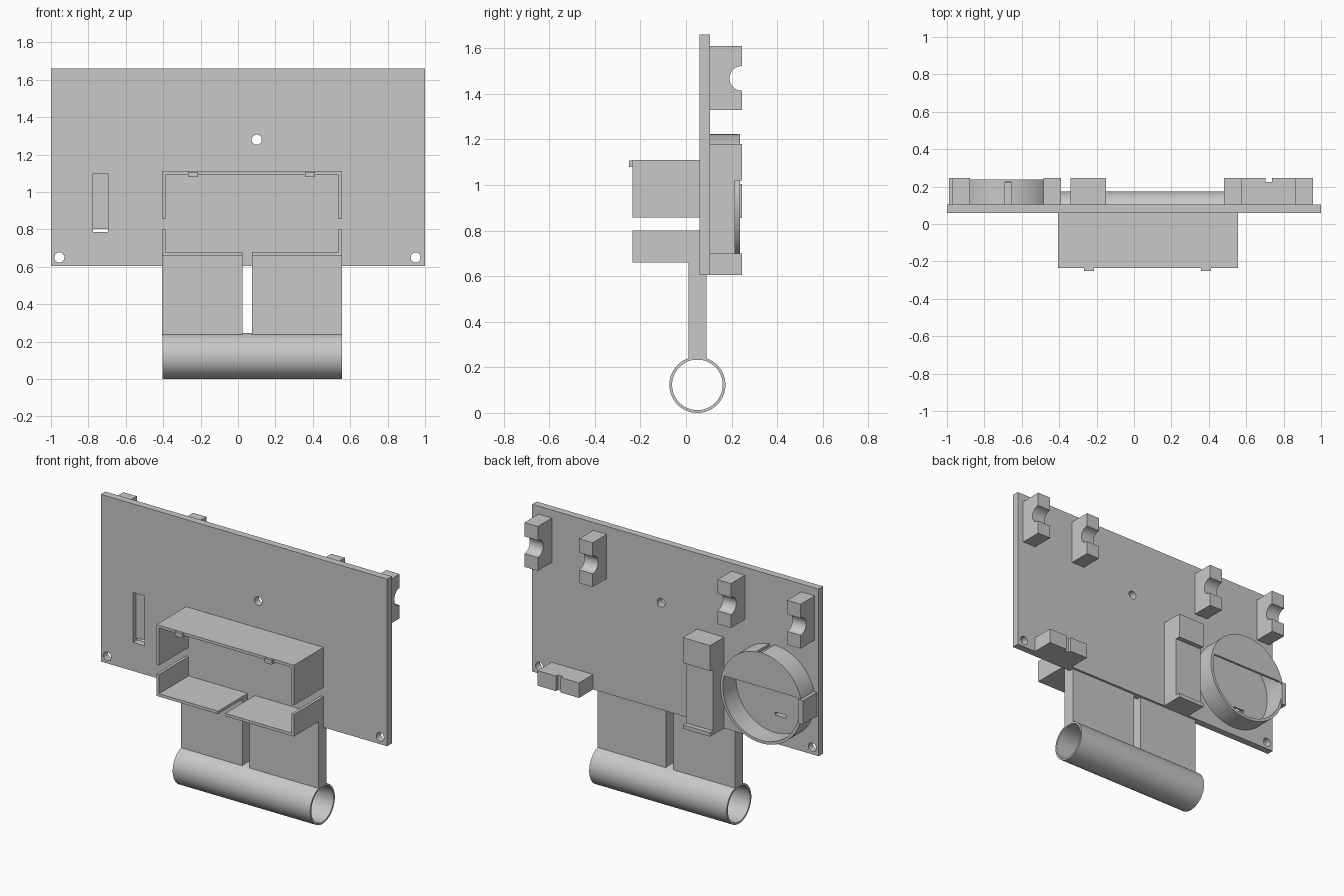
import bpy, bmesh, math
from mathutils import Matrix

default = bpy.data.objects.get("Cube")
if default:
    bpy.data.objects.remove(default, do_unlink=True)

grey = bpy.data.materials.new("light_grey_plastic")
grey.use_nodes = True
colour = (0.58, 0.58, 0.58, 1)
grey.diffuse_color = colour
grey.node_tree.nodes["Principled BSDF"].inputs["Base Color"].default_value = colour


def finish(name, bm):
    mesh = bpy.data.meshes.new(name)
    bm.to_mesh(mesh)
    bm.free()
    mesh.materials.append(grey)
    obj = bpy.data.objects.new(name, mesh)
    bpy.context.collection.objects.link(obj)
    return obj


def box(name, x, y, z):
    """Box from (low, high) pairs on each axis."""
    bm = bmesh.new()
    bmesh.ops.create_cube(bm, size=1)
    for v in bm.verts:
        v.co = [lo + (c + 0.5) * (hi - lo) for c, (lo, hi) in zip(v.co, (x, y, z))]
    return finish(name, bm)


def rod(name, axis, span, a, b, radius, sides=64):
    """Cylinder along x (a, b = y, z) or along y (a, b = x, z)."""
    bm = bmesh.new()
    bmesh.ops.create_cone(bm, cap_ends=True, segments=sides, radius1=radius,
                          radius2=radius, depth=span[1] - span[0])
    mid = sum(span) / 2
    turn = Matrix.Rotation(math.pi / 2, 4, "Y" if axis == "x" else "X")
    place = (mid, a, b) if axis == "x" else (a, mid, b)
    bmesh.ops.transform(bm, matrix=Matrix.Translation(place) @ turn, verts=bm.verts)
    return finish(name, bm)


def cut(target, *cutters):
    """Subtract cutters from the target, bake the result, drop the cutters."""
    for cutter in cutters:
        cutter.hide_render = True
        mod = target.modifiers.new("cut", "BOOLEAN")
        mod.operation = "DIFFERENCE"
        mod.solver = "EXACT"
        mod.object = cutter
    graph = bpy.context.evaluated_depsgraph_get()
    graph.update()
    mesh = bpy.data.meshes.new_from_object(target.evaluated_get(graph))
    target.modifiers.clear()
    target.data = mesh
    for cutter in cutters:
        bpy.data.objects.remove(cutter, do_unlink=True)
    return target


PLATE = (0.06, 0.105)
BACK = (0.10, 0.245)
WIDE = (-0.405, 0.555)
round_parts = []

# Main plate with screw holes and the contact slot
plate = box("main_plate", (-1, 1), PLATE, (0.605, 1.66))
holes = [rod("hole", "y", (0, 0.2), x, z, 0.027, 32)
         for x, z in ((0.10, 1.28), (-0.955, 0.65), (0.95, 0.65))]
slot_x = (-0.775, -0.695)
cut(plate, *holes,
    box("slot", slot_x, (0, 0.09), (0.785, 1.10)),
    box("slot_opening", slot_x, (0, 0.2), (0.785, 0.802)))
round_parts.append(plate)

# Four rod clips along the top of the back
for i, x in enumerate((-0.925, -0.438, 0.527, 0.91)):
    clip = box(f"rod_clip_{i + 1}", (x - 0.047, x + 0.047), BACK, (1.33, 1.61))
    cut(clip, rod("notch", "x", (x - 0.1, x + 0.1), BACK[1], 1.468, 0.054, 40))
    round_parts.append(clip)

# Round cell holder with a half cover
cx, cz, r = -0.69, 0.94, 0.285
holder = rod("cell_holder", "y", (0.09, 0.237), cx, cz, r, 96)
opening = rod("opening", "y", (0.07, 0.3), cx, cz, r - 0.018, 96)
cut(opening, box("cover_limit", (-2, 1), (0, 1), (1.01, 2)))
cut(holder, rod("hollow", "y", (0.08, 0.222), cx, cz, r - 0.018, 96), opening,
    box("wall_slit", (-0.69, -0.655), (0.105, 0.225), (1.15, 1.3)))
round_parts.append(holder)
box("holder_side_tab", (-0.988, -0.955), BACK, (0.855, 1.005))

# Tall bracket on the back: head, recessed body and foot lip
tall_x = (-0.34, -0.15)
box("bracket_head", tall_x, BACK, (1.02, 1.18))
box("bracket_body", tall_x, (0.10, 0.215), (0.61, 1.03))
box("bracket_foot", tall_x, BACK, (0.605, 0.63))

# Small bottom rest with a wire groove
rest = box("bottom_rest", (0.575, 0.865), BACK, (0.605, 0.70))
cut(rest, rod("groove", "y", (0, 0.01), 0, 0, 0.01),
    box("groove_cut", (0.703, 0.737), (0.225, 0.3), (0.5, 0.8)))

# Front tray: top, split bottom, split sides and snap hooks
TRAY = (-0.235, 0.07)
t = 0.018
box("tray_top", WIDE, TRAY, (1.11 - t, 1.11))
for side, (lo, hi) in {"right": (WIDE[0], 0.025), "left": (0.075, WIDE[1])}.items():
    box(f"tray_bottom_{side}", (lo, hi), TRAY, (0.66, 0.66 + t))
    # Neck panels down to the tube
    box(f"neck_{side}", (lo, hi), (0.01, 0.09), (0.232, 0.66))
for side, lo in (("right", WIDE[0]), ("left", WIDE[1] - t)):
    box(f"tray_lower_side_{side}", (lo, lo + t), TRAY, (0.66, 0.80))
    box(f"tray_upper_side_{side}", (lo, lo + t), TRAY, (0.857, 1.11))
for side, x in (("right", -0.24), ("left", 0.385)):
    box(f"snap_hook_{side}", (x - 0.026, x + 0.026), (-0.25, -0.225), (1.08, 1.108))

# Horizontal tube at the base
tube = rod("base_tube", "x", WIDE, 0.05, 0.123, 0.123, 96)
cut(tube, rod("bore", "x", (-1, 1), 0.05, 0.123, 0.111, 96))
round_parts.append(tube)

# Smooth the round parts, keeping edges sharp
bpy.ops.object.select_all(action="DESELECT")
for obj in round_parts:
    obj.select_set(True)
bpy.context.view_layer.objects.active = tube
bpy.ops.object.shade_smooth_by_angle(angle=math.radians(30))
